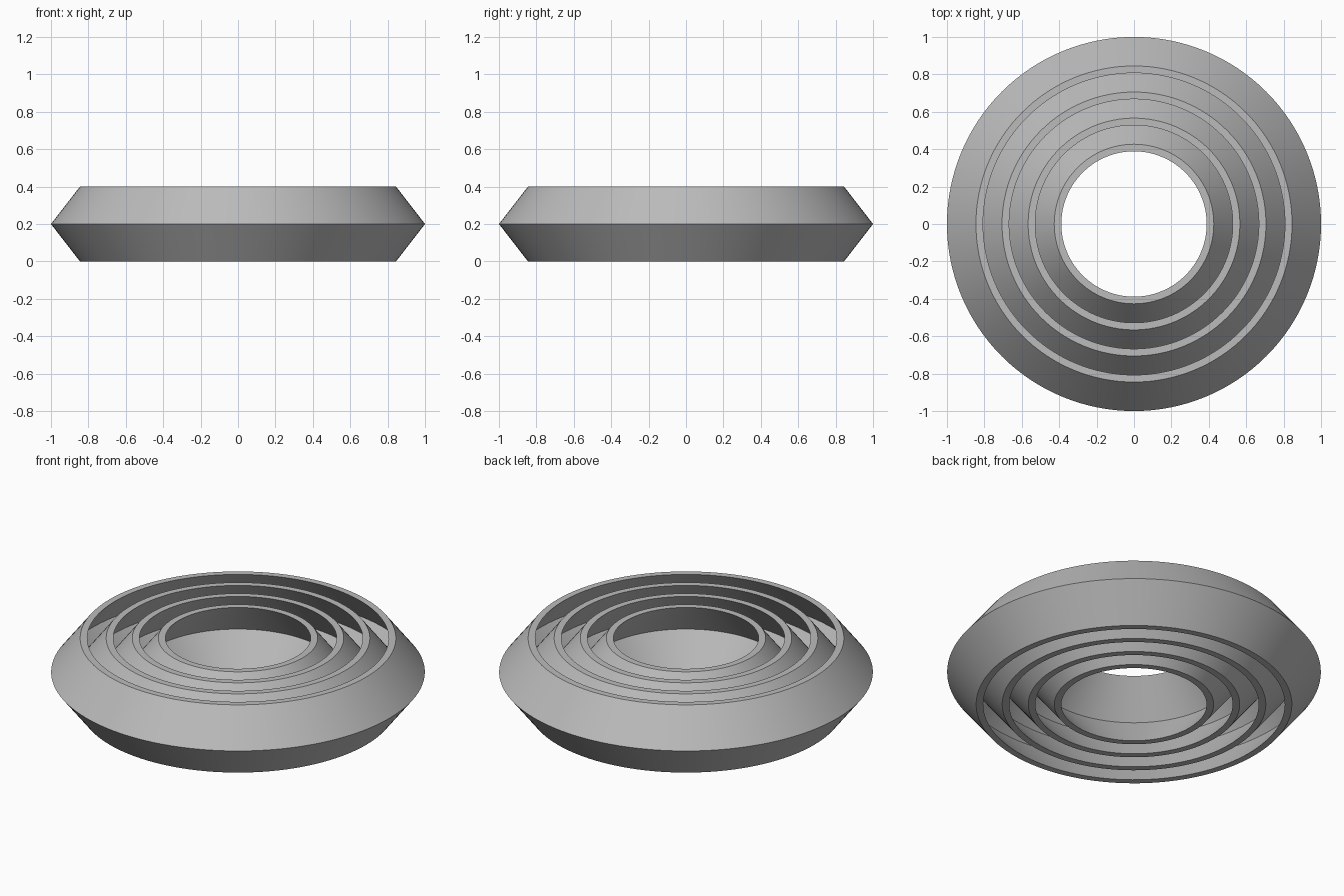
import bpy
import math

# Remove the default cube
cube = bpy.data.objects.get("Cube")
if cube:
    bpy.data.objects.remove(cube, do_unlink=True)

# Single grey finish
GREY = (0.5, 0.5, 0.5, 1.0)
grey = bpy.data.materials.new("plain_grey")
grey.use_nodes = True
grey.diffuse_color = GREY
grey.node_tree.nodes["Principled BSDF"].inputs["Base Color"].default_value = GREY

SEGMENTS = 128
HEIGHT = 0.4
WALL = 0.038    # horizontal wall thickness
BULGE = 0.155   # how far the middle stands out from the rims


def make_ring(name, rim):
    """Revolve a chevron-shaped wall section around the z axis."""
    mid = rim + BULGE
    profile = [(rim, 0), (mid, HEIGHT / 2), (rim, HEIGHT),
               (rim - WALL, HEIGHT), (mid - WALL, HEIGHT / 2), (rim - WALL, 0)]
    n = len(profile)
    verts = []
    for s in range(SEGMENTS):
        a = math.tau * s / SEGMENTS
        verts += [(r * math.cos(a), r * math.sin(a), z) for r, z in profile]
    faces = []
    for s in range(SEGMENTS):
        here, there = s * n, (s + 1) % SEGMENTS * n
        for i in range(n):
            j = (i + 1) % n
            faces.append((here + i, there + i, there + j, here + j))
    mesh = bpy.data.meshes.new(name)
    mesh.from_pydata(verts, [], faces)
    mesh.materials.append(grey)
    mesh.update()
    ring = bpy.data.objects.new(name, mesh)
    bpy.context.collection.objects.link(ring)
    return ring


# Four nested rings, evenly stepped inwards
names = ["outer_ring", "second_ring", "third_ring", "inner_ring"]
rings = [make_ring(name, 0.845 - 0.1395 * i) for i, name in enumerate(names)]

# Smooth around the rings, crisp along the rims and the ridge
bpy.ops.object.select_all(action='DESELECT')
for ring in rings:
    ring.select_set(True)
bpy.context.view_layer.objects.active = rings[0]
bpy.ops.object.shade_smooth_by_angle(angle=math.radians(30))
